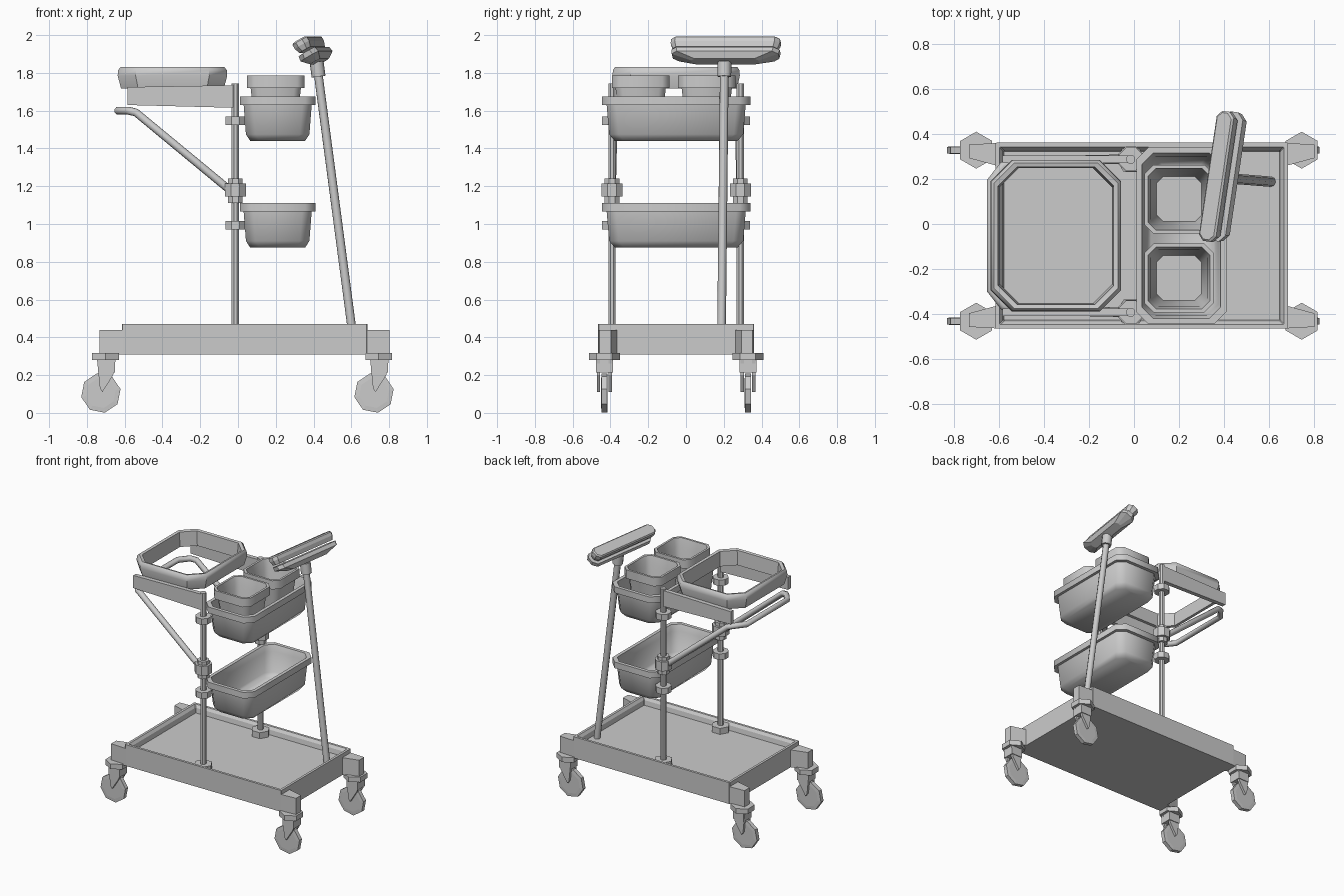
import bpy, bmesh, math
from mathutils import Matrix, Vector

if "Cube" in bpy.data.objects:
    bpy.data.objects.remove(bpy.data.objects["Cube"], do_unlink=True)

grey = bpy.data.materials.new("plain grey")
grey.use_nodes = True
colour = (0.6, 0.6, 0.6, 1)
grey.diffuse_color = colour
grey.node_tree.nodes["Principled BSDF"].inputs["Base Color"].default_value = colour

MID_Y = -0.052          # symmetry plane of the trolley
POST_X = -0.014
POST_Y = (MID_Y - 0.34, MID_Y + 0.34)


def add(name, data, smooth=None):
    """Link an object, colour it and optionally smooth it by angle."""
    data.materials.append(grey)
    ob = bpy.data.objects.new(name, data)
    bpy.context.collection.objects.link(ob)
    if smooth:
        bpy.ops.object.select_all(action="DESELECT")
        ob.select_set(True)
        bpy.context.view_layer.objects.active = ob
        bpy.ops.object.shade_smooth_by_angle(angle=math.radians(smooth))
    return ob


def skin(name, rings, closed=False, smooth=None, matrix=None):
    """Bridge rings of points; cap the ends, or join them if closed."""
    bm = bmesh.new()
    loops = [[bm.verts.new(p) for p in ring] for ring in rings]
    n = len(loops[0])
    for a, b in zip(loops, loops[1:] + loops[:1] if closed else loops[1:]):
        for i in range(n):
            j = (i + 1) % n
            bm.faces.new((a[i], a[j], b[j], b[i]))
    if not closed:
        bm.faces.new(loops[0][::-1])
        bm.faces.new(loops[-1])
    if matrix:
        bm.transform(matrix)
    bmesh.ops.recalc_face_normals(bm, faces=bm.faces)
    me = bpy.data.meshes.new(name)
    bm.to_mesh(me)
    bm.free()
    return add(name, me, smooth)


def octo(z, hx, hy, c):
    """Rectangle with cut corners at height z."""
    return [(hx, c - hy, z), (hx, hy - c, z), (hx - c, hy, z), (c - hx, hy, z),
            (-hx, hy - c, z), (-hx, c - hy, z), (c - hx, -hy, z), (hx - c, -hy, z)]


def shell(name, centre, profile, **kw):
    """Skin cut-corner rectangles given as (z, half x, half y, corner)."""
    return skin(name, [octo(*p) for p in profile],
                matrix=Matrix.Translation(centre), **kw)


def prism(name, outline, low, high, axis="z"):
    """Extrude an outline along z, or an x-z outline along y."""
    def place(p, h):
        return (p[0], p[1], h) if axis == "z" else (p[0], h, p[1])
    return skin(name, [[place(p, h) for p in outline] for h in (low, high)])


def ngon(x, y, r, n, turn=0.0):
    return [(x + r * math.cos(turn + math.tau * i / n),
             y + r * math.sin(turn + math.tau * i / n)) for i in range(n)]


def box(name, x0, x1, y0, y1, z0, z1):
    return prism(name, [(x0, y0), (x1, y0), (x1, y1), (x0, y1)], z0, z1)


def tube(name, points, radius):
    cu = bpy.data.curves.new(name, "CURVE")
    cu.dimensions = "3D"
    cu.bevel_depth = radius
    cu.bevel_resolution = 2
    cu.use_fill_caps = True
    sp = cu.splines.new("POLY")
    sp.points.add(len(points) - 1)
    for p, co in zip(sp.points, points):
        p.co = (*co, 1)
    return add(name, cu)


# Base tray with a stepped rim
shell("base_tray", (0.035, MID_Y, 0), [
    (0.31, 0.65, 0.413, 0.004), (0.47, 0.65, 0.413, 0.004),
    (0.47, 0.632, 0.395, 0.004), (0.45, 0.618, 0.381, 0.004),
    (0.415, 0.612, 0.375, 0.004)])

# Corner blocks and casters
for side, sy in (("front", -1), ("back", 1)):
    for end, sx in (("right", -1), ("left", 1)):
        tag = f"{side}_{end}"
        x_in, x_out = 0.034 + sx * 0.64, 0.034 + sx * 0.768
        outline = [(x_in, MID_Y + sy * 0.412), (x_out, MID_Y + sy * 0.405),
                   (x_out, MID_Y + sy * 0.345), (x_in, MID_Y + sy * 0.31)]
        prism("corner_block_" + tag, outline, 0.31, 0.44)
        x, y = -0.003 + sx * 0.723, MID_Y + sy * 0.38
        prism("caster_plate_" + tag, ngon(x + 0.025, y, 0.082, 6, math.pi / 2), 0.28, 0.318)
        box("caster_neck_" + tag, x - 0.015, x + 0.075, y - 0.045, y + 0.045, 0.215, 0.285)
        for s in (-1, 1):
            fork = [(x - 0.02, 0.28), (x + 0.078, 0.28), (x + 0.065, 0.2),
                    (x + 0.008, 0.11), (x - 0.005, 0.13)]
            prism("caster_fork_" + tag, fork, y + s * 0.022, y + s * 0.04, "y")
        rings = [[(a, y + d, b) for a, b in ngon(x, 0.105, r, 8, 0.2)]
                 for d, r in ((-0.017, 0.08), (-0.015, 0.106), (0.015, 0.106), (0.017, 0.08))]
        skin("caster_wheel_" + tag, rings)

# Upright posts with their collars, and the arms that carry the ring
for side, y in zip(("front", "back"), POST_Y):
    turn = math.pi / 8
    prism("post_" + side, ngon(POST_X, y, 0.021, 8, turn), 0.41, 1.745)
    prism("post_foot_" + side, ngon(POST_X, y, 0.065, 6), 0.41, 0.46)
    for name, r, z0, z1 in (("lower_clamp", 0.056, 0.97, 1.015),
                            ("upper_clamp", 0.056, 1.525, 1.57),
                            ("strut_sleeve", 0.042, 1.11, 1.24),
                            ("strut_collar", 0.06, 1.145, 1.215)):
        prism(f"{name}_{side}", ngon(POST_X, y, r, 8, turn), z0, z1)
    arm = [(-0.585, 1.63), (-0.01, 1.615), (-0.01, 1.735), (-0.585, 1.725)]
    prism("ring_arm_" + side, arm, y - 0.016, y + 0.016, "y")

# Two storage bins
for name, z in (("lower_bin", 0.875), ("upper_bin", 1.44)):
    shell(name, (0.21, MID_Y, z), [
        (0, 0.145, 0.325, 0.05), (0.035, 0.168, 0.355, 0.05),
        (0.19, 0.18, 0.368, 0.05), (0.19, 0.2, 0.393, 0.055),
        (0.236, 0.2, 0.393, 0.055), (0.236, 0.175, 0.367, 0.05),
        (0.19, 0.165, 0.353, 0.05), (0.045, 0.152, 0.337, 0.05),
        (0.018, 0.135, 0.315, 0.05)], smooth=50)

# Two small buckets standing in the upper bin
for name, y in (("front_bucket", -0.24), ("back_bucket", 0.11)):
    shell(name, (0.2, y, 0), [
        (1.46, 0.105, 0.105, 0.03), (1.72, 0.133, 0.133, 0.035),
        (1.72, 0.153, 0.153, 0.04), (1.785, 0.153, 0.153, 0.04),
        (1.785, 0.137, 0.137, 0.035), (1.72, 0.125, 0.125, 0.033),
        (1.48, 0.1, 0.1, 0.03)], smooth=50)

# Open bag ring
shell("bag_ring", (-0.347, MID_Y, 0), [
    (1.717, 0.272, 0.322, 0.09), (1.785, 0.29, 0.337, 0.095),
    (1.815, 0.288, 0.335, 0.095), (1.83, 0.275, 0.324, 0.09),
    (1.825, 0.257, 0.306, 0.085), (1.717, 0.25, 0.3, 0.085)],
    closed=True, smooth=40)

# Bent push handle with its two struts
half = [(-0.05, POST_Y[0], 1.185), (-0.54, POST_Y[0] + 0.01, 1.59),
        (-0.58, POST_Y[0] + 0.03, 1.6), (-0.635, POST_Y[0] + 0.1, 1.6)]
tube("push_handle", half + [(x, 2 * MID_Y - y, z) for x, y, z in half[::-1]], 0.021)

# Broom: pole, socket and tilted two-layer head
foot, top = Vector((0.607, 0.188, 0.415)), Vector((0.42, 0.203, 1.83))
tube("broom_pole", [foot, top], 0.023)
tube("broom_socket", [foot.lerp(top, 0.965), foot.lerp(top, 1.02)], 0.037)
tilt = Matrix.Rotation(math.radians(-8.5), 4, "Z") @ Matrix.Rotation(math.radians(-30), 4, "Y")
skin("broom_board", [octo(*p) for p in (
    (-0.04, 0.03, 0.18, 0.02), (-0.008, 0.055, 0.285, 0.03),
    (0.02, 0.05, 0.29, 0.03))],
    matrix=Matrix.Translation((0.412, 0.21, 1.895)) @ tilt)
skin("broom_bristles", [octo(*p) for p in (
    (-0.03, 0.034, 0.28, 0.02), (0, 0.044, 0.292, 0.025),
    (0.024, 0.044, 0.292, 0.025), (0.032, 0.036, 0.284, 0.022))],
    matrix=Matrix.Translation((0.378, 0.21, 1.948)) @ tilt)
